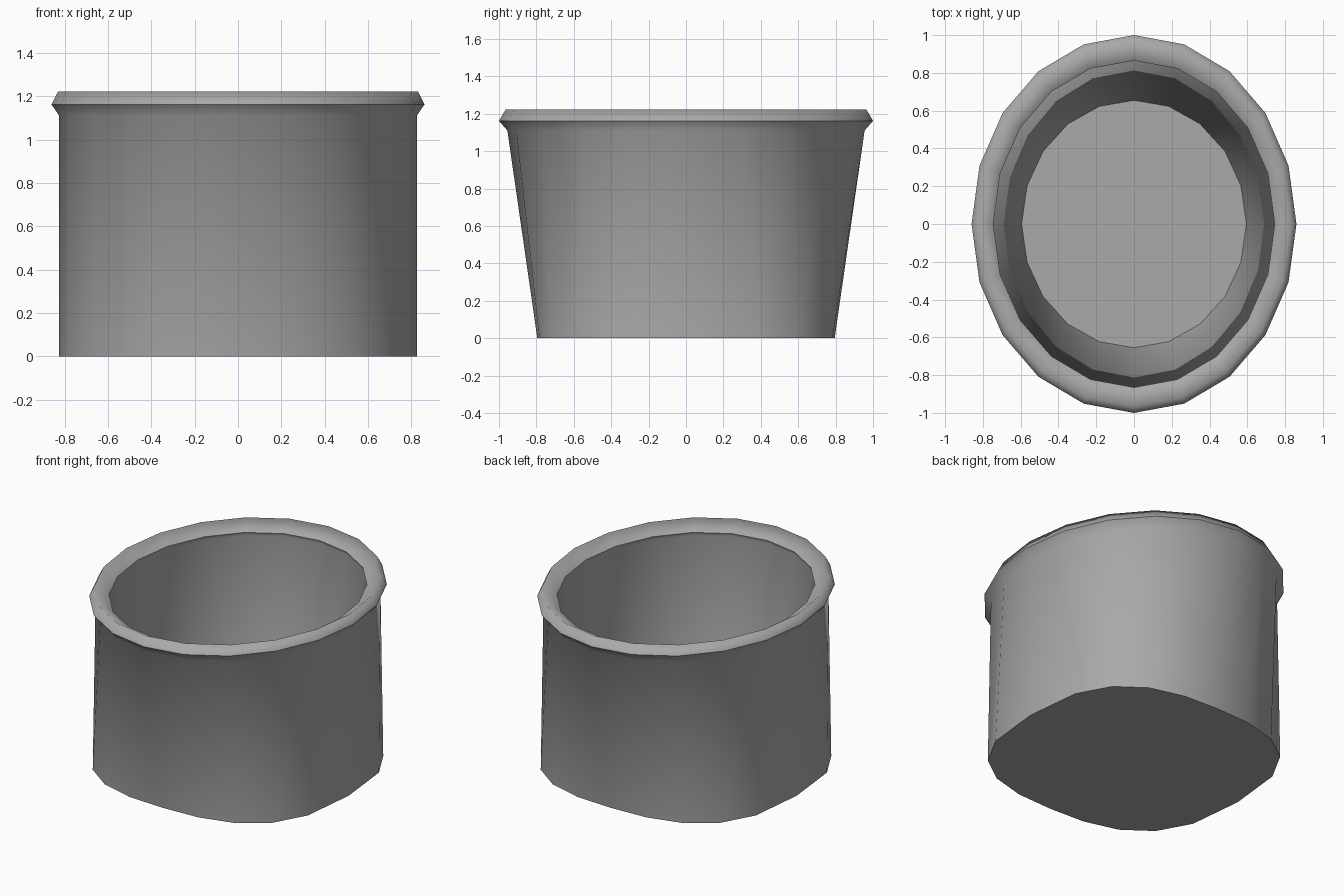
import bpy, bmesh
from math import sin, cos, tau, pi

SIDES = 20

cube = bpy.data.objects.get("Cube")
if cube:
    bpy.data.objects.remove(cube)

grey = bpy.data.materials.new("plain grey")
grey.use_nodes = True
colour = (0.4, 0.4, 0.4, 1)
grey.diffuse_color = colour
grey.node_tree.nodes["Principled BSDF"].inputs["Base Color"].default_value = colour


def oval(rx, ry, z, power=2):
    """Ring of points; a power above 2 squares off its corners."""
    points = []
    for i in range(SIDES):
        c, s = cos(tau * i / SIDES), sin(tau * i / SIDES)
        y = max(0, 1 - abs(c) ** power) ** (1 / power)
        points.append((rx * c, ry * y * (1 if s > 0 else -1), z))
    return points


def loft(name, sections, capped, smooth_angle):
    """Skin the rings in order, closing the first one if capped."""
    bm = bmesh.new()
    rings = [[bm.verts.new(p) for p in ring] for ring in sections]
    if capped:
        bm.faces.new(reversed(rings[0]))
    for a, b in zip(rings, rings[1:]):
        for i in range(SIDES):
            j = (i + 1) % SIDES
            bm.faces.new((a[i], a[j], b[j], b[i]))
    mesh = bpy.data.meshes.new(name)
    bm.to_mesh(mesh)
    bm.free()
    mesh.materials.append(grey)
    obj = bpy.data.objects.new(name, mesh)
    bpy.context.collection.objects.link(obj)
    bpy.ops.object.select_all(action='DESELECT')
    obj.select_set(True)
    bpy.context.view_layer.objects.active = obj
    bpy.ops.object.shade_smooth_by_angle(angle=smooth_angle)
    return obj


rim_outer_edge = oval(0.86, 1.0, 1.162)
rim_inner_edge = oval(0.745, 0.865, 1.165)

# Outer shell: squarish underside rising to an oval, flared below the rim
loft("outer_shell", [
    oval(0.825, 0.795, 0, power=2.75),
    oval(0.825, 0.955, 1.11),
    rim_outer_edge,
], capped=True, smooth_angle=1)

# Rounded top of the rim
loft("rim", [rim_outer_edge, oval(0.83, 0.965, 1.222), rim_inner_edge],
     capped=False, smooth_angle=pi)

# Inner bowl: floor and wall, slightly undercut beneath the rim
inner_bowl = loft("inner_bowl", [
    oval(0.595, 0.655, 0.12),
    oval(0.755, 0.875, 1.14),
    rim_inner_edge,
], capped=True, smooth_angle=1)
inner_bowl.data.flip_normals()
